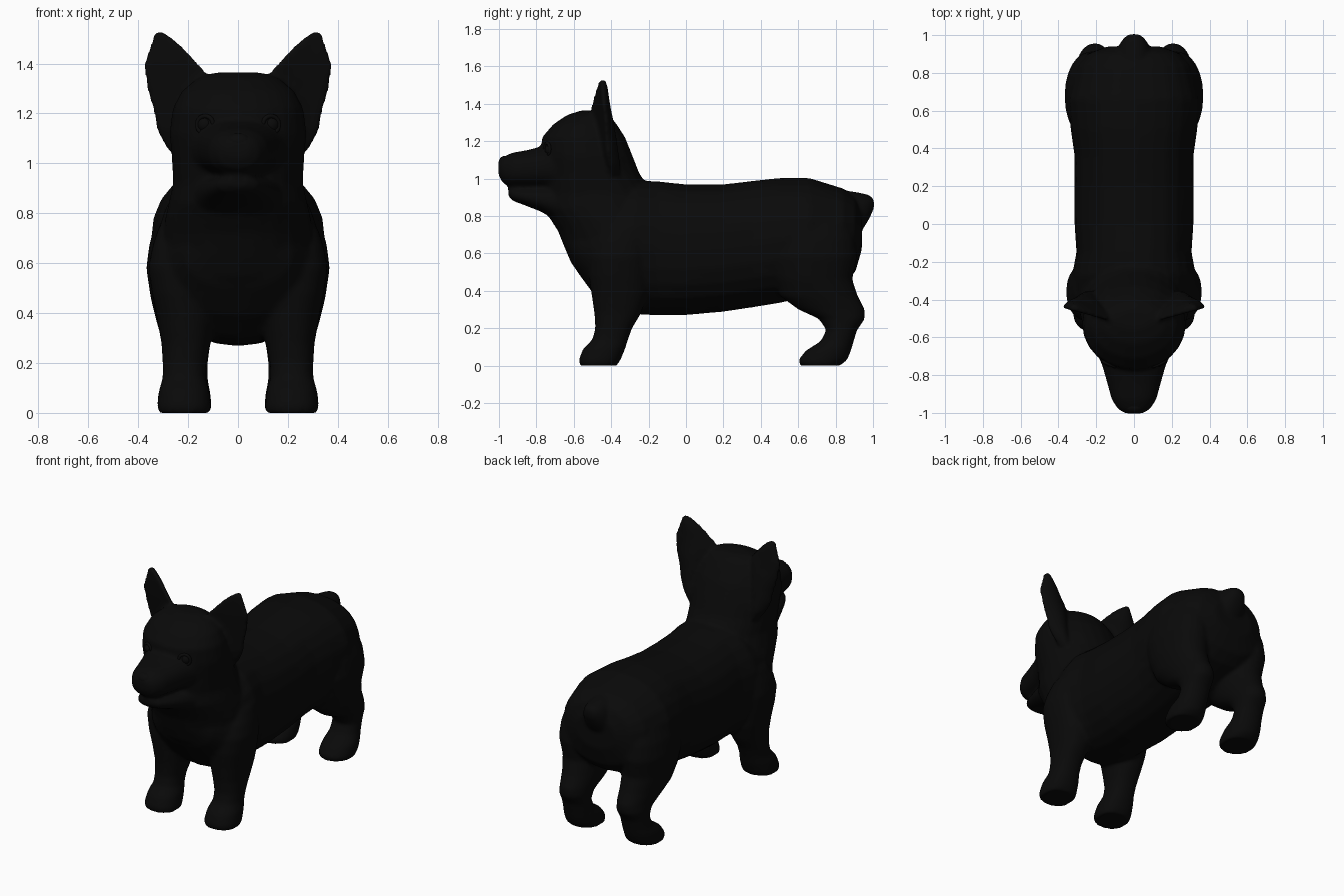
import bpy, bmesh, math

coat = bpy.data.materials.new("black coat")
coat.diffuse_color = (0.0028, 0.0028, 0.0028, 1)


def finish(name, bm):
    bmesh.ops.recalc_face_normals(bm, faces=bm.faces)
    me = bpy.data.meshes.new(name)
    bm.to_mesh(me)
    bm.free()
    me.materials.append(coat)
    for p in me.polygons:
        p.use_smooth = True
    ob = bpy.data.objects.new(name, me)
    bpy.context.collection.objects.link(ob)
    return ob


def skin(bm, rings):
    """Bridge closed rings of points and cap both ends."""
    vs = [[bm.verts.new(p) for p in r] for r in rings]
    n = len(vs[0])
    for a, b in zip(vs, vs[1:]):
        for i in range(n):
            j = (i + 1) % n
            bm.faces.new((a[i], a[j], b[j], b[i]))
    bm.faces.new(vs[0])
    bm.faces.new(vs[-1])


def oval(u0, u1, v0, v1, power=2.3, n=24):
    pts = []
    for i in range(n):
        a = 2 * math.pi * i / n
        c, s = math.cos(a), math.sin(a)
        pts.append(((u0 + u1) / 2 + (u1 - u0) / 2 * math.copysign(abs(c) ** (2 / power), c),
                    (v0 + v1) / 2 + (v1 - v0) / 2 * math.copysign(abs(s) ** (2 / power), s)))
    return pts


def loft_y(name, rows, power=2.3):
    """Rows: y, top z, bottom z, half width."""
    bm = bmesh.new()
    skin(bm, [[(x, y, z) for x, z in oval(-w, w, b, t, power)] for y, t, b, w in rows])
    return finish(name, bm)


def loft_z(name, rows, sides=(1,), power=2.3):
    """Rows: z, front y, back y, inner x, outer x; mirrored per side."""
    bm = bmesh.new()
    for s in sides:
        skin(bm, [[(s * x, y, z) for x, y in oval(x0, x1, y0, y1, power)]
                  for z, y0, y1, x0, x1 in rows])
    return finish(name, bm)


def ball(name, loc, scale, sides=(1,)):
    bm = bmesh.new()
    for s in sides:
        new = bmesh.ops.create_uvsphere(bm, u_segments=16, v_segments=10, radius=1)["verts"]
        for v in new:
            v.co = (s * loc[0] + v.co.x * scale[0], loc[1] + v.co.y * scale[1],
                    loc[2] + v.co.z * scale[2])
    return finish(name, bm)


# Long barrel torso
torso = loft_y("body", [
    (.94, .82, .62, .14), (.905, .90, .50, .24), (.84, .947, .44, .30),
    (.66, 1.003, .37, .35), (.5, 1.003, .335, .335), (.36, .988, .312, .315),
    (.2, .969, .288, .315), (0, .969, .27, .315), (-.15, .985, .268, .305),
    (-.27, .99, .275, .328), (-.40, .93, .30, .322), (-.50, .86, .39, .28),
    (-.58, .80, .50, .22), (-.64, .76, .62, .12)], power=2.25)

# Neck and skull
neck = loft_z("neck_and_skull", [
    (.46, -.55, -.1, -.25, .25), (.55, -.615, -.1, -.29, .29), (.62, -.645, -.1, -.30, .30),
    (.72, -.685, -.1, -.30, .30), (.79, -.73, -.11, -.29, .29), (.84, -.765, -.13, -.278, .278),
    (.92, -.765, -.18, -.26, .26), (1.03, -.77, -.25, -.266, .266),
    (1.12, -.775, -.285, -.275, .275), (1.22, -.77, -.325, -.262, .262),
    (1.29, -.71, -.37, -.225, .225), (1.34, -.635, -.41, -.165, .165),
    (1.364, -.56, -.46, -.09, .09)], power=2.0)

# Muzzle above the mouth, lower jaw below it
muzzle = loft_y("muzzle", [
    (-.55, 1.24, .90, .25), (-.66, 1.22, .92, .205), (-.76, 1.175, .945, .165),
    (-.85, 1.152, .95, .14), (-.93, 1.138, .955, .118), (-.98, 1.115, .975, .085),
    (-1.003, 1.09, 1.02, .045)])
jaw = loft_y("lower_jaw", [
    (-.55, 1.0, .72, .22), (-.68, .97, .77, .18), (-.78, .955, .825, .145),
    (-.87, .95, .86, .11), (-.925, .95, .88, .08), (-.95, .945, .905, .04)])

# Tail nub
tail = loft_y("tail", [
    (.82, .94, .74, .09), (.90, .93, .72, .085), (.95, .92, .735, .078),
    (.98, .912, .785, .058), (1.005, .89, .84, .03)])

# Front and hind legs
front_legs = loft_z("front_legs", [
    (.74, -.45, -.2, .08, .32), (.66, -.50, -.2, .08, .345), (.58, -.52, -.2, .08, .36),
    (.48, -.52, -.2, .08, .345), (.38, -.505, -.205, .09, .325),
    (.28, -.49, -.24, .11, .307), (.20, -.485, -.288, .128, .302),
    (.14, -.50, -.31, .13, .302), (.09, -.55, -.325, .115, .317),
    (.03, -.574, -.35, .108, .324), (0, -.568, -.37, .11, .32)], sides=(1, -1))
hind_legs = loft_z("hind_legs", [
    (.78, .50, .87, .1, .32), (.68, .45, .905, .08, .355), (.58, .44, .915, .08, .368),
    (.46, .47, .89, .08, .35), (.37, .505, .92, .09, .328), (.30, .60, .957, .105, .308),
    (.25, .71, .957, .115, .302), (.19, .75, .915, .122, .30), (.13, .72, .897, .12, .304),
    (.08, .64, .883, .11, .32), (.03, .60, .862, .106, .324), (0, .61, .825, .11, .32)],
    sides=(1, -1), power=2.1)

# Upright cupped ears: z, inner x, outer x, inner y, outer y, depth
bm = bmesh.new()
ear_rows = [(1.02, .18, .25, -.45, -.39, .06), (1.08, .15, .298, -.47, -.40, .08),
            (1.14, .13, .326, -.49, -.41, .085), (1.22, .115, .34, -.50, -.415, .08),
            (1.3, .11, .364, -.50, -.42, .07), (1.35, .117, .373, -.50, -.425, .06),
            (1.4, .16, .374, -.49, -.43, .05), (1.46, .213, .357, -.475, -.437, .04),
            (1.5, .26, .342, -.462, -.44, .03), (1.525, .295, .332, -.452, -.442, .022)]
for s in (1, -1):
    rings = []
    for z, x0, x1, y0, y1, d in ear_rows:
        us = [i / 8 for i in range(9)]
        arc = [(u, d * 4 * u * (1 - u)) for u in us]
        back = [(s * (x0 + (x1 - x0) * u), y0 + (y1 - y0) * u + b, z) for u, b in arc]
        front = [(s * (x0 + (x1 - x0) * u), y0 + (y1 - y0) * u + .1 * b - .016, z)
                 for u, b in reversed(arc)]
        rings.append(back + front)
    skin(bm, rings)
ears = finish("ears", bm)

# Fuse the parts into one soft skin
parts = [torso, neck, muzzle, jaw, tail, front_legs, hind_legs, ears]
bpy.ops.object.select_all(action='DESELECT')
for p in parts:
    p.select_set(True)
bpy.context.view_layer.objects.active = torso
bpy.ops.object.join()
m = torso.modifiers.new("fuse", 'REMESH')
m.mode = 'VOXEL'
m.voxel_size = .012
m.use_smooth_shade = True
m = torso.modifiers.new("soften", 'SMOOTH')
m.factor = .5
m.iterations = 6

# Nose, eyes and eyelid rims
ball("nose", (0, -.968, 1.085), (.055, .034, .036))
ball("eyes", (.132, -.722, 1.155), (.033, .033, .033), sides=(1, -1))
for side, s in (("right", 1), ("left", -1)):
    bpy.ops.mesh.primitive_torus_add(
        major_radius=.035, minor_radius=.009, major_segments=20, minor_segments=8,
        location=(s * .132, -.742, 1.155), rotation=(math.pi / 2, 0, s * .4))
    rim = bpy.context.object
    rim.name = side + "_eyelid"
    rim.data.materials.append(coat)
    bpy.ops.object.shade_smooth()
